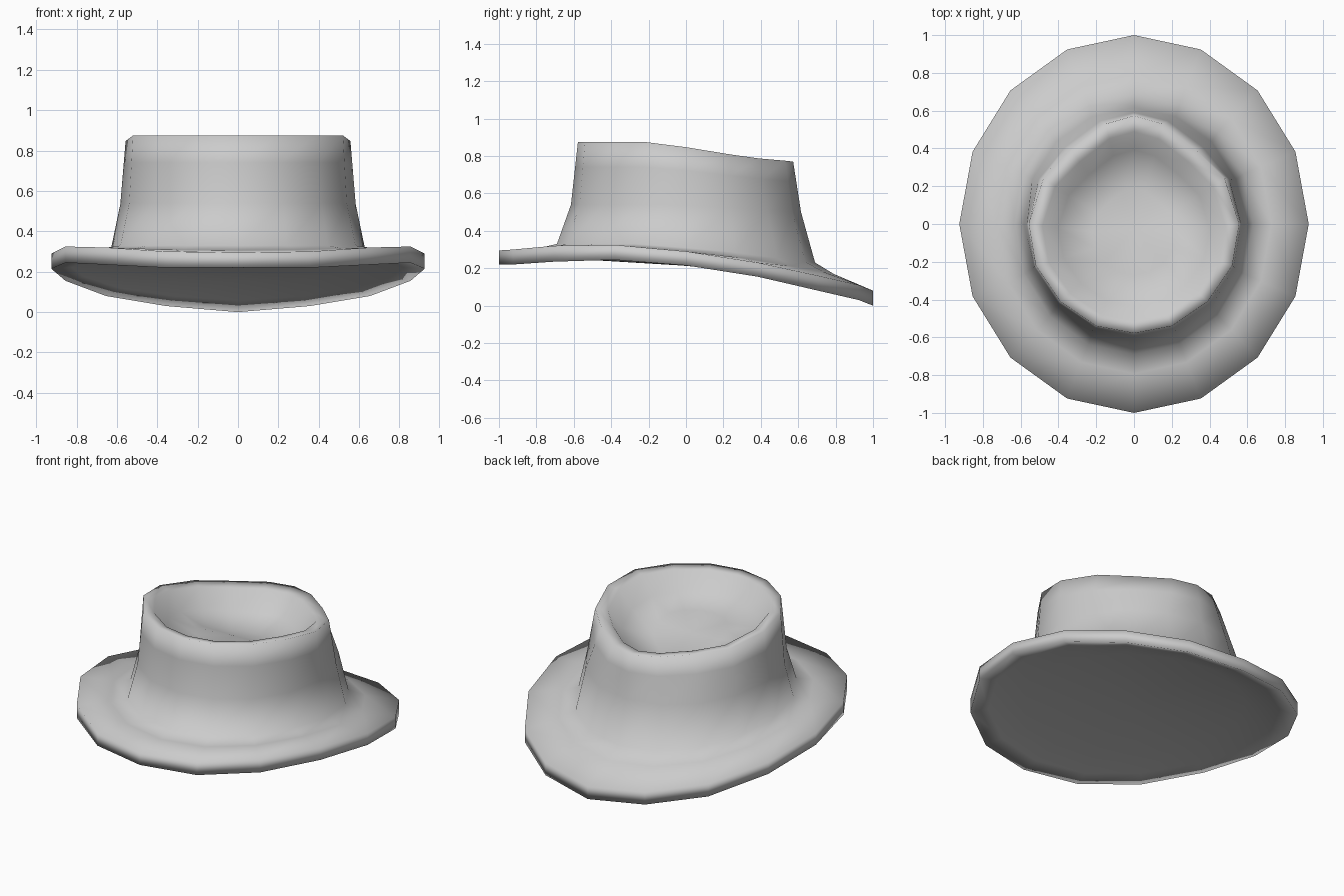
import bpy, bmesh, math

if "Cube" in bpy.data.objects:
    bpy.data.objects.remove(bpy.data.objects["Cube"])

N = 16


def ellipse(rx, ry, zs):
    """16-sided ring from front to back, with one height per half-ring point, mirrored."""
    ring = []
    for i in range(N):
        a = 2 * math.pi * i / N
        ring.append((rx * math.sin(a), -ry * math.cos(a), zs[min(i, N - i)]))
    return ring


def mirrored(half, scale, dy, drop):
    """Full ring from its right half, scaled, shifted in y and lowered."""
    pts = half + [(-x, y, z) for x, y, z in half[-2:0:-1]]
    return [(x * scale, y * scale + dy, z - drop) for x, y, z in pts]


def blend(a, b, t, drop=0):
    """Ring part of the way from a to b, lowered."""
    return [(u[0] + (v[0] - u[0]) * t, u[1] + (v[1] - u[1]) * t,
             u[2] + (v[2] - u[2]) * t - drop) for u, v in zip(a, b)]


# brim and crown heights, front to back
brim_low = [.22, .22, .235, .245, .215, .155, .08, .03, 0]
brim_top = [.295, .30, .32, .325, .29, .23, .16, .11, .08]
base_z = [.33, .33, .33, .33, .31, .285, .255, .235, .23]
band_z = [.54, .54, .54, .54, .535, .525, .51, .50, .50]

# teardrop crown rim, pinched at the back
crown_half = [(0, -.578, .875), (.20, -.54, .875), (.39, -.41, .875),
              (.52, -.22, .875), (.557, 0, .847), (.48, .24, .808),
              (.33, .39, .787), (.15, .53, .775), (0, .573, .77)]

outer_low = ellipse(.925, 1, brim_low)
outer_top = ellipse(.925, 1, brim_top)
base = ellipse(.63, .69, base_z)
band = ellipse(.583, .615, band_z)
rim = mirrored(crown_half, 1, 0, 0)

rings = [
    blend(base, outer_top, 0, .075),       # underside of the brim
    blend(base, outer_top, .65, .075),
    outer_low, outer_top,                  # brim edge
    blend(base, outer_top, .33, .012),
    base, band,                            # crown wall
    blend(band, rim, .6), rim,
    mirrored(crown_half, .87, -.01, .01),  # dented crown top
    mirrored(crown_half, .72, -.02, .12),
    mirrored(crown_half, .40, -.04, .16),
]

# one lofted skin, closed below and inside the crown dent
bm = bmesh.new()
loops = [[bm.verts.new(p) for p in r] for r in rings]
for a, b in zip(loops, loops[1:]):
    for i in range(N):
        j = (i + 1) % N
        bm.faces.new((a[i], a[j], b[j], b[i]))
for loop, z in ((loops[0], .215), (loops[-1], .68)):
    c = bm.verts.new((0, -.03, z))
    for i in range(N):
        bm.faces.new((loop[i], loop[(i + 1) % N], c))
bmesh.ops.recalc_face_normals(bm, faces=bm.faces)
for f in bm.faces:
    f.smooth = True

mesh = bpy.data.meshes.new("hat")
bm.to_mesh(mesh)
bm.free()
hat = bpy.data.objects.new("hat", mesh)
bpy.context.collection.objects.link(hat)
